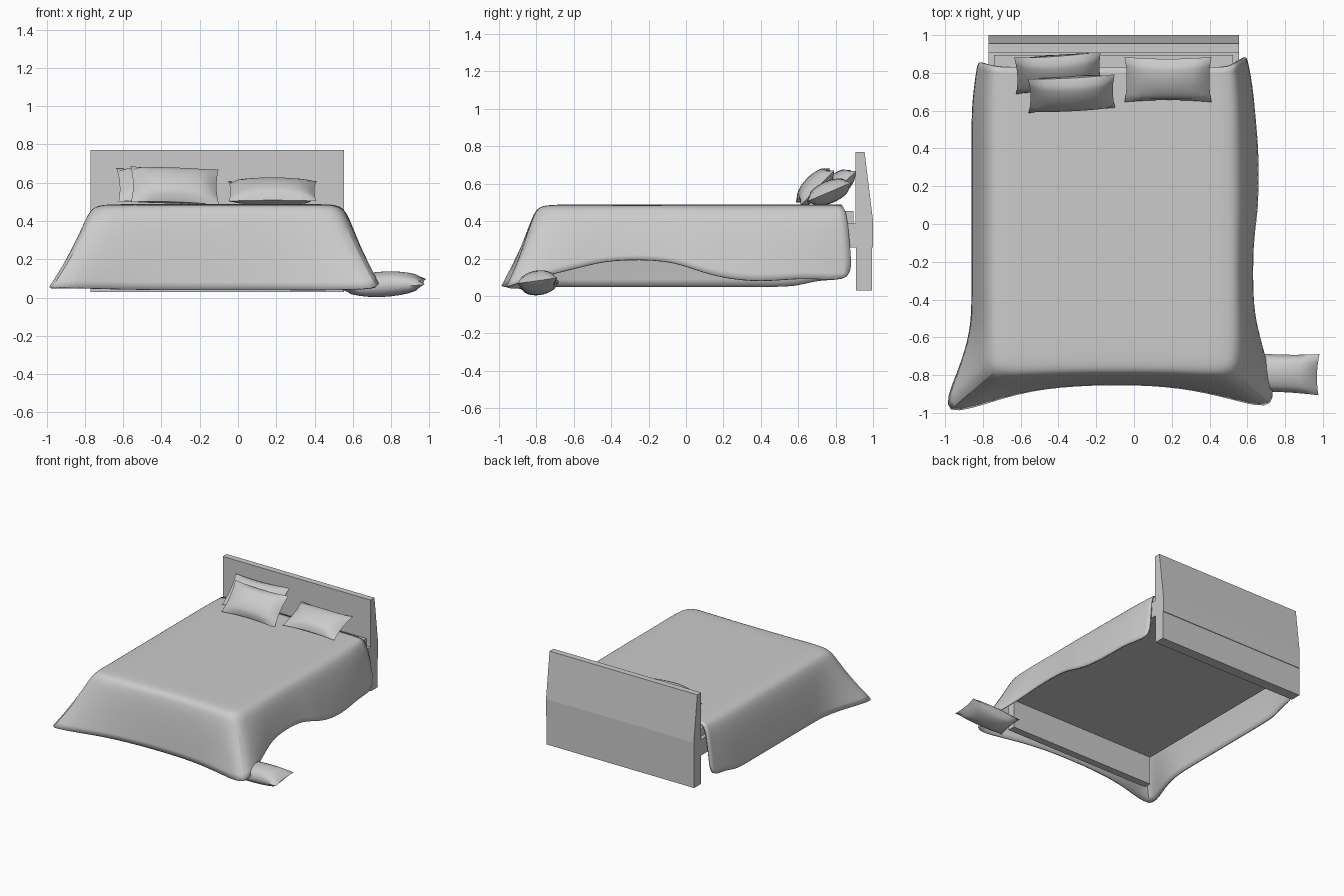
import bpy, bmesh
from math import radians
from mathutils import Vector

if "Cube" in bpy.data.objects:
    bpy.data.objects.remove(bpy.data.objects["Cube"])


def finish(name, bm, smooth=None):
    bmesh.ops.recalc_face_normals(bm, faces=bm.faces)
    me = bpy.data.meshes.new(name)
    bm.to_mesh(me)
    bm.free()
    ob = bpy.data.objects.new(name, me)
    bpy.context.collection.objects.link(ob)
    if smooth:
        bpy.context.view_layer.objects.active = ob
        ob.select_set(True)
        bpy.ops.object.shade_smooth_by_angle(angle=radians(smooth))
        ob.select_set(False)
    return ob


def box(name, x0, x1, y0, y1, z0, z1):
    bm = bmesh.new()
    bmesh.ops.create_cube(bm, size=1)
    for v in bm.verts:
        v.co = ((x0 + x1) / 2 + v.co.x * (x1 - x0),
                (y0 + y1) / 2 + v.co.y * (y1 - y0),
                (z0 + z1) / 2 + v.co.z * (z1 - z0))
    return finish(name, bm)


def extrude_x(name, profile, x0, x1, smooth=None):
    bm = bmesh.new()
    f = bm.faces.new([bm.verts.new((x0, y, z)) for y, z in profile])
    r = bmesh.ops.extrude_face_region(bm, geom=[f])
    moved = [g for g in r["geom"] if isinstance(g, bmesh.types.BMVert)]
    bmesh.ops.translate(bm, verts=moved, vec=(x1 - x0, 0, 0))
    return finish(name, bm, smooth)


def pillow(name, loc, rot, w=0.46, d=0.26, h=0.12, n=10):
    bm = bmesh.new()
    for side in (1, -1):
        grid = []
        for j in range(n + 1):
            v = 2 * j / n - 1
            row = []
            for i in range(n + 1):
                u = 2 * i / n - 1
                z = side * h / 2 * ((1 - u * u) * (1 - v * v)) ** 0.45
                row.append(bm.verts.new((w / 2 * u * (1 - 0.05 * (1 - v * v)),
                                         d / 2 * v * (1 - 0.09 * (1 - u * u)), z)))
            grid.append(row)
        for a, b in zip(grid, grid[1:]):
            for i in range(n):
                bm.faces.new((a[i], a[i + 1], b[i + 1], b[i]))
    bmesh.ops.remove_doubles(bm, verts=bm.verts, dist=0.0005)
    ob = finish(name, bm, 60)
    ob.location = loc
    ob.rotation_euler = [radians(a) for a in rot]
    return ob


# Headboard with slanted back, and its lower plinth
extrude_x("headboard", [(0.905, 0.26), (0.905, 0.77), (0.955, 0.77),
                        (1.0, 0.40), (1.0, 0.26)], -0.77, 0.555)
extrude_x("headboard_base", [(0.91, 0.03), (0.91, 0.26), (0.995, 0.26),
                             (0.995, 0.03)], -0.77, 0.555)

# Bed frame, foot panel, mattress
box("bed_frame", -0.77, 0.555, -0.79, 0.905, 0.26, 0.39)
box("foot_panel", -0.77, 0.555, -0.79, -0.73, 0.03, 0.26)
box("mattress", -0.74, 0.525, -0.77, 0.895, 0.39, 0.455)

# Blanket: flat top grid plus a skirt lofted out to an uneven hem
TOP = 0.488
Y = [0.83, 0.7, 0.6, 0.4, 0.2, 0.05, -0.1, -0.4, -0.5, -0.62, -0.76]
X = [-0.72, -0.55, -0.3, 0.0, 0.25, 0.38, 0.5]
left_hem = [(-.83, .86, .08), (-.85, .7, .09), (-.86, .6, .05), (-.86, .4, .05),
            (-.86, .2, .05), (-.86, .05, .05), (-.86, -.1, .05), (-.86, -.4, .05),
            (-.865, -.57, .05), (-.93, -.78, .05)]
front_hem = [(-1.05, -1.05, .06), (-.68, -.91, .045), (-.4, -.86, .04), (-.05, -.85, .04),
             (.25, -.865, .04), (.53, -.93, .04), (.77, -1.0, .05)]
right_hem = [(.6, .89, .08), (.63, .72, .09), (.64, .6, .095), (.66, .4, .075),
             (.66, .2, .095), (.655, .05, .14), (.63, -.1, .195), (.63, -.4, .195),
             (.65, -.54, .16), (.71, -.75, .11)]
hem = left_hem + front_hem + right_hem[::-1]

bm = bmesh.new()
top = [[bm.verts.new((x, y, TOP)) for x in X] for y in Y]
for a, b in zip(top, top[1:]):
    for i in range(len(X) - 1):
        bm.faces.new((a[i], a[i + 1], b[i + 1], b[i]))
rim = [r[0] for r in top[:-1]] + top[-1] + [r[-1] for r in top[:-1]][::-1]
near = (0.38, 0.62, 0.84, 1)
flared = (0.17, 0.32, 0.62, 1)
drop = (0.06, 0.28, 0.64, 1)
ring = rim
for k in range(4):
    new = []
    for r, h in zip(rim, hem):
        start, end = r.co, Vector(h)
        reach = (end.xy - start.xy).length
        w = min(1, max(0, (reach - 0.14) / 0.2))
        f = near[k] * (1 - w) + flared[k] * w
        p = start.xy.lerp(end.xy, f)
        new.append(bm.verts.new((p.x, p.y, TOP + (end.z - TOP) * drop[k])))
    for i in range(len(rim) - 1):
        bm.faces.new((ring[i], ring[i + 1], new[i + 1], new[i]))
    ring = new
blanket = finish("blanket", bm, 80)
sub = blanket.modifiers.new("soften", 'SUBSURF')
sub.levels = sub.render_levels = 2
thick = blanket.modifiers.new("thickness", 'SOLIDIFY')
thick.thickness = 0.012
thick.offset = -1

# Pillows: three at the head, one fallen on the floor
pillow("pillow_left_back", (-0.40, 0.80, 0.585), (42, 1, 4))
pillow("pillow_left_front", (-0.33, 0.69, 0.585), (46, 2, 3))
pillow("pillow_right", (0.18, 0.765, 0.555), (23, 0, 0))
pillow("pillow_floor", (0.76, -0.79, 0.07), (8, -3, -2), w=0.44, d=0.22, h=0.13)
